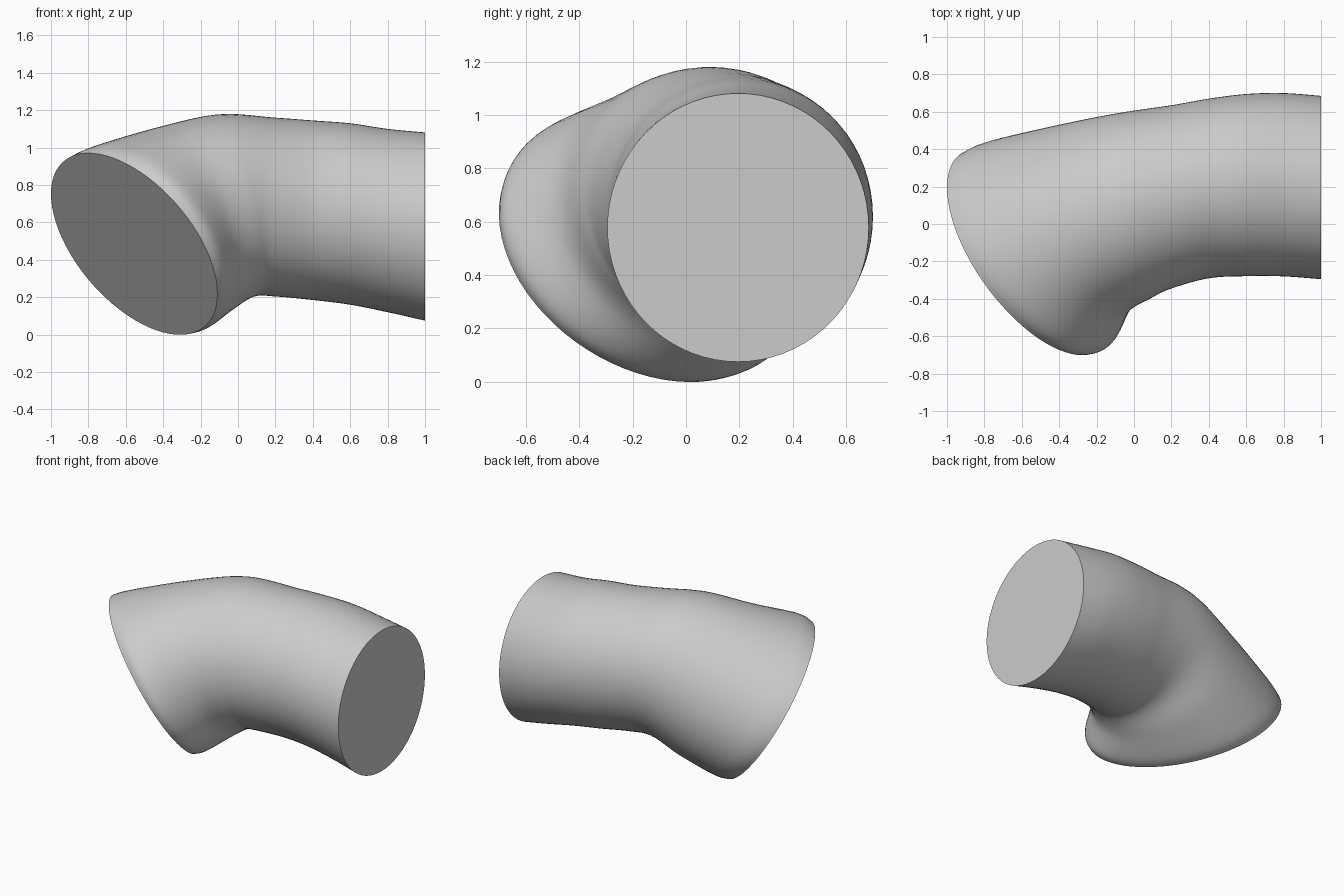
import bpy, bmesh, math
from mathutils import Vector

if "Cube" in bpy.data.objects:
    bpy.data.objects.remove(bpy.data.objects["Cube"], do_unlink=True)

SIDES, STEPS = 72, 6


def straight(x, y, z, ry, rz):
    """Upright elliptical section across the straight part of the pipe."""
    k = math.sqrt(0.5)
    return [Vector((x, y, z)), Vector((0, -k * ry, -k * rz)), Vector((0, k * ry, -k * rz))]


def tilted(centre, inward, across):
    """Tilted elliptical section: centre and two half axes."""
    return [Vector(centre), Vector(inward), Vector(across)]


# Sections from the flared mouth, round the bend, to the straight end
sections = [
    tilted((-0.555, -0.15, 0.485), (0.445, -0.345, -0.268), (0, 0.43, -0.405)),
    tilted((-0.47, -0.11, 0.52), (0.41, -0.35, -0.28), (0, 0.437, -0.414)),
    tilted((-0.24, 0.02, 0.615), (0.26, -0.315, -0.325), (0, 0.40, -0.375)),
    tilted((-0.01, 0.095, 0.69), (0.13, -0.345, -0.335), (0, 0.355, -0.355)),
    straight(0.2, 0.145, 0.682, 0.49, 0.478),
    straight(0.4, 0.19, 0.665, 0.48, 0.48),
    straight(0.6, 0.208, 0.645, 0.487, 0.485),
    straight(0.8, 0.21, 0.61, 0.49, 0.49),
    straight(1.0, 0.195, 0.578, 0.49, 0.503),
]


def blend(a, b, c, d, t):
    """Smooth spline blend between b and c."""
    return 0.5 * (2 * b + (c - a) * t + (2 * a - 5 * b + 4 * c - d) * t * t
                  + (3 * b - a - 3 * c + d) * t ** 3)


# Fill in sections between the given ones
last = len(sections) - 1
rings = []
for i in range(last):
    four = [sections[max(0, min(last, i + j))] for j in (-1, 0, 1, 2)]
    for s in range(STEPS):
        rings.append([blend(*parts, s / STEPS) for parts in zip(*four)])
rings.append(sections[last])

# Skin the sections and close both ends
bm = bmesh.new()
loops = []
for centre, inward, across in rings:
    angles = [math.tau * k / SIDES for k in range(SIDES)]
    loops.append([bm.verts.new(centre + inward * math.cos(a) + across * math.sin(a))
                  for a in angles])
for a, b in zip(loops, loops[1:]):
    for k in range(SIDES):
        n = (k + 1) % SIDES
        bm.faces.new((a[k], a[n], b[n], b[k]))
bm.faces.new(loops[0])
bm.faces.new(loops[-1])
bmesh.ops.recalc_face_normals(bm, faces=bm.faces)
mesh = bpy.data.meshes.new("bent_pipe")
bm.to_mesh(mesh)
bm.free()

pipe = bpy.data.objects.new("bent_pipe", mesh)
bpy.context.collection.objects.link(pipe)

# Plain grey
grey = bpy.data.materials.new("light_grey")
grey.use_nodes = True
colour = (0.6, 0.6, 0.6, 1)
grey.diffuse_color = colour
grey.node_tree.nodes["Principled BSDF"].inputs["Base Color"].default_value = colour
mesh.materials.append(grey)

bpy.context.view_layer.objects.active = pipe
pipe.select_set(True)
bpy.ops.object.shade_smooth_by_angle(angle=math.radians(40))
